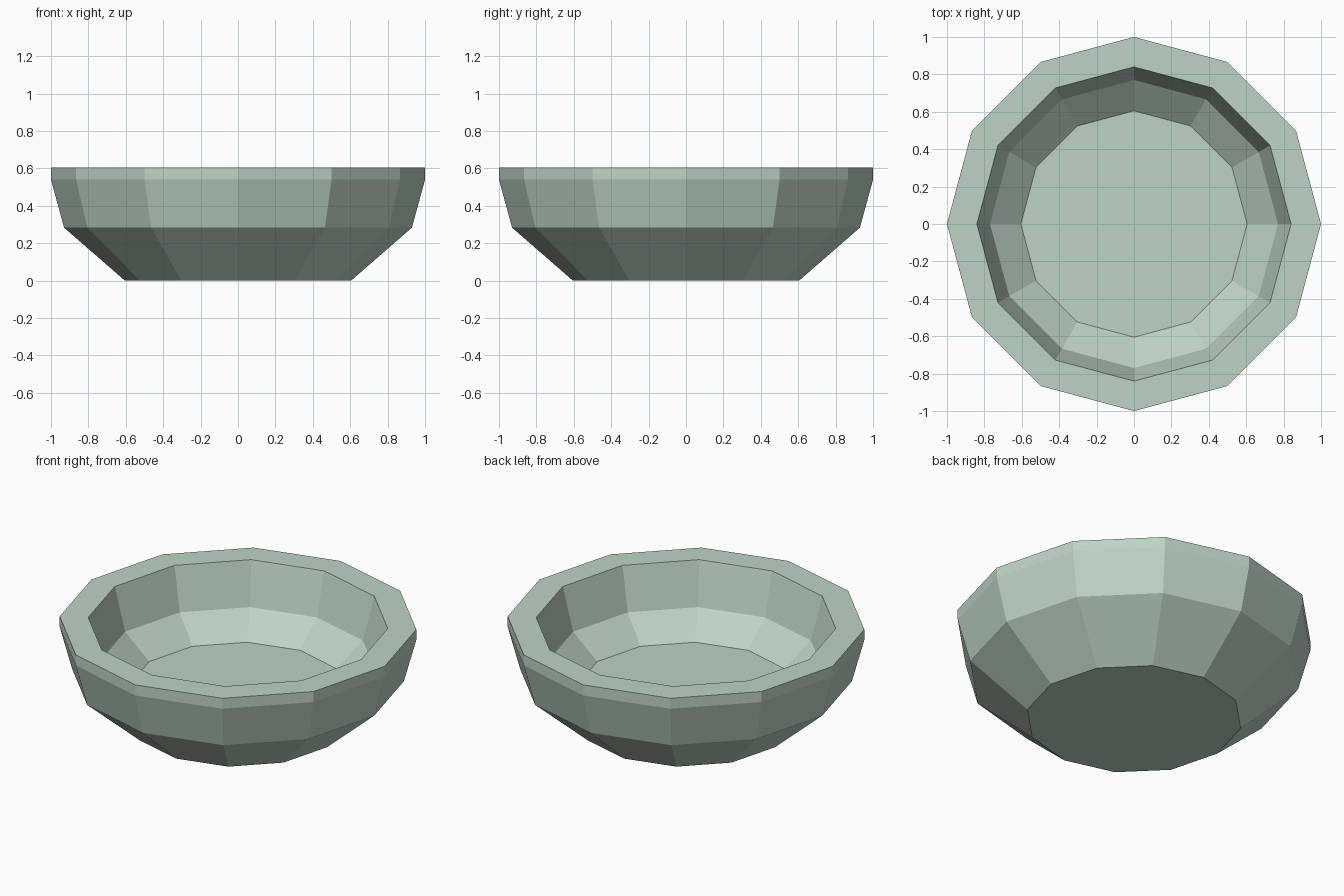
import bpy, bmesh, math

if "Cube" in bpy.data.objects:
    bpy.data.objects.remove(bpy.data.objects["Cube"])

SIDES = 12

# Pale green glaze
glaze = bpy.data.materials.new("pale_sage_green")
glaze.diffuse_color = (0.515, 0.651, 0.558, 1.0)
glaze.use_nodes = True
glaze.node_tree.nodes["Principled BSDF"].inputs["Base Color"].default_value = glaze.diffuse_color

# Wall profile (radius, height): outer foot, up to the rim, down to the inner floor
PROFILE = [
    (0.605, 0.0), (0.93, 0.283), (1.0, 0.54), (1.0, 0.605),
    (0.84, 0.605), (0.77, 0.345), (0.605, 0.205),
]

bm = bmesh.new()


def ring(radius, height):
    return [bm.verts.new((radius * math.cos(math.tau * i / SIDES),
                          radius * math.sin(math.tau * i / SIDES), height))
            for i in range(SIDES)]


rings = [ring(r, z) for r, z in PROFILE]

# Faceted walls and rim
for low, high in zip(rings, rings[1:]):
    for i in range(SIDES):
        j = (i + 1) % SIDES
        bm.faces.new((low[i], low[j], high[j], high[i]))

# Underside and inner floor
bm.faces.new(rings[0][::-1])
bm.faces.new(rings[-1])
bm.normal_update()

mesh = bpy.data.meshes.new("bowl")
bm.to_mesh(mesh)
bm.free()
mesh.materials.append(glaze)
bowl = bpy.data.objects.new("bowl", mesh)
bpy.context.collection.objects.link(bowl)
